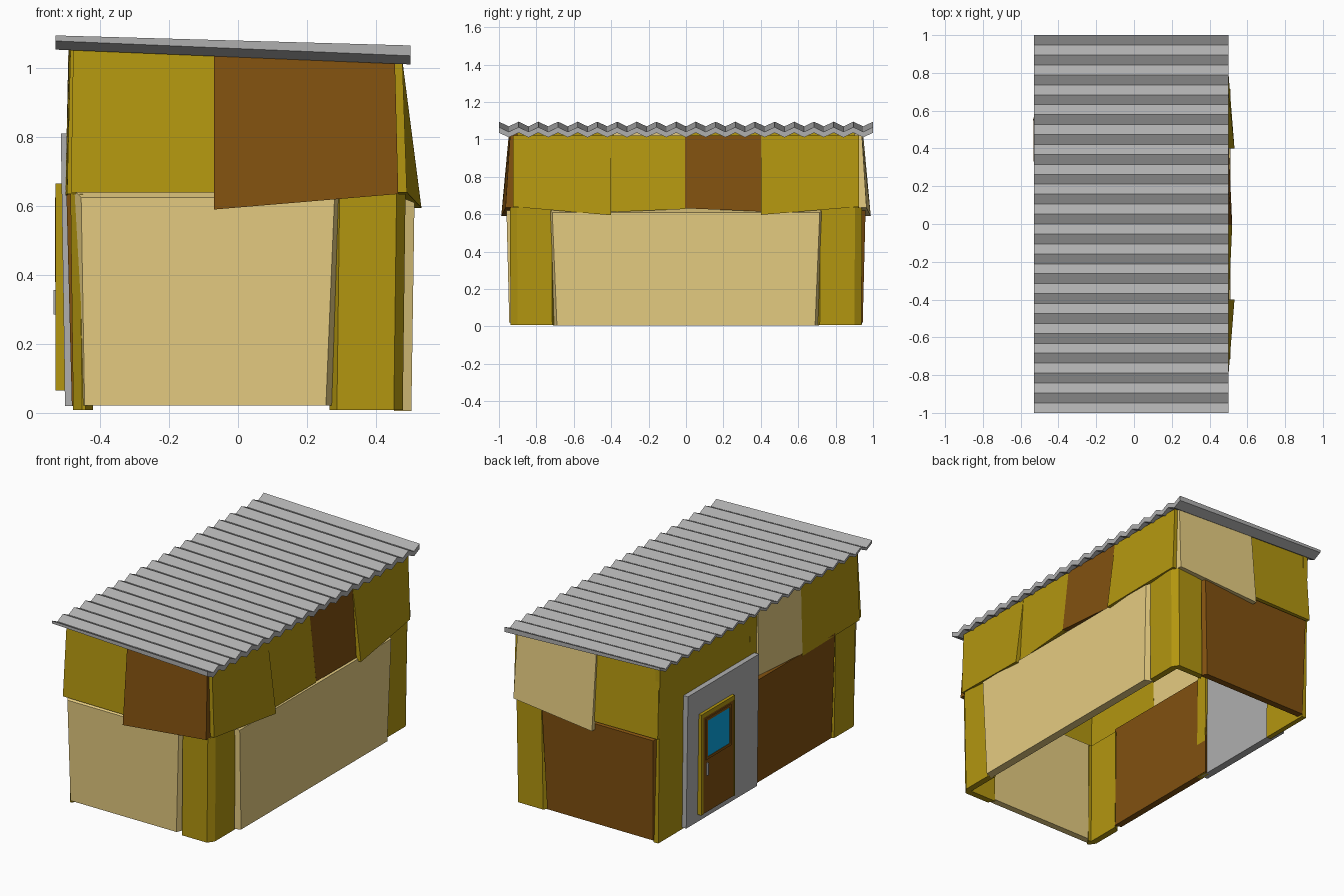
import bpy, bmesh

if "Cube" in bpy.data.objects:
    bpy.data.objects.remove(bpy.data.objects["Cube"])


def material(name, rgb):
    m = bpy.data.materials.new(name)
    m.diffuse_color = (*rgb, 1)
    m.use_nodes = True
    m.node_tree.nodes["Principled BSDF"].inputs["Base Color"].default_value = m.diffuse_color
    return m


OLIVE = material("olive", (0.452, 0.307, 0.005))
TAN = material("tan", (0.787, 0.604, 0.219))
BROWN = material("brown", (0.219, 0.082, 0.005))
BLUE = material("blue_glass", (0.003, 0.38, 0.75))
GREY = material("grey_metal", (0.43, 0.43, 0.43))


def finish(name, bm, mat):
    bmesh.ops.recalc_face_normals(bm, faces=bm.faces)
    mesh = bpy.data.meshes.new(name)
    bm.to_mesh(mesh)
    bm.free()
    ob = bpy.data.objects.new(name, mesh)
    bpy.context.collection.objects.link(ob)
    mesh.materials.append(mat)
    return ob


def loft(name, low, high, mat):
    """Closed solid between two matching outlines."""
    bm = bmesh.new()
    a = [bm.verts.new(p) for p in low]
    b = [bm.verts.new(p) for p in high]
    bm.faces.new(a)
    bm.faces.new(b)
    for i in range(len(a)):
        j = (i + 1) % len(a)
        bm.faces.new((a[i], a[j], b[j], b[i]))
    return finish(name, bm, mat)


PLACE = {
    "front": lambda u, z, o: (u, -o, z),
    "back": lambda u, z, o: (u, o, z),
    "right": lambda u, z, o: (o, u, z),
    "left": lambda u, z, o: (-o, u, z),
}


def panel(name, side, corners, mat, t=0.03, c=0.0):
    """Slab from four (along, height, outward) corners; c bevels its sides and top."""
    place = PLACE[side]
    mu = sum(p[0] for p in corners) / 4
    mz = sum(p[1] for p in corners) / 4
    inner = [place(u, z, o - t) for u, z, o in corners]
    outer = [place(u - c * (1 if u > mu else -1), z - (c if z > mz else 0), o)
             for u, z, o in corners]
    return loft(name, inner, outer, mat)


def rect(u0, u1, z0, z1, out_low, out_high=None):
    h = out_low if out_high is None else out_high
    return [(u0, z0, out_low), (u1, z0, out_low), (u1, z1, h), (u0, z1, h)]


# Corrugated sloping roof
bm = bmesh.new()
n = 38
rows = []
for i in range(n + 1):
    y = -1 + 2 * i / n
    d = 0.025 * (i % 2)
    rows.append([bm.verts.new(p) for p in (
        (-0.53, y, 1.095 - d), (0.50, y, 1.066 - d),
        (0.50, y, 1.036 - d), (-0.53, y, 1.079 - d))])
for a, b in zip(rows, rows[1:]):
    for k in range(4):
        m = (k + 1) % 4
        bm.faces.new((a[k], a[m], b[m], b[k]))
bm.faces.new(rows[0])
bm.faces.new(rows[-1])
finish("corrugated_roof", bm, GREY)

# Bevelled olive corner pieces, L-shaped in plan
for name, sx, sy, arm in (("front_right_corner", 1, -1, 0.265),
                          ("back_right_corner", 1, 1, 0.265),
                          ("front_left_corner", -1, -1, 0.42)):
    plan = [(arm, 0.90), (arm + 0.022, 0.938), (0.452, 0.938), (0.478, 0.90),
            (0.478, 0.715), (0.44, 0.69), (0.44, 0.90)]
    loft(name,
         [(sx * x, sy * y, 0.008) for x, y in plan],
         [(sx * (x + 0.008), sy * (y + 0.004), 0.635) for x, y in plan], OLIVE)

# Front and back walls share one layout with different colours
for side, low, high in (("front", TAN, BROWN), ("back", BROWN, TAN)):
    panel(side + "_lower_panel", side,
          [(-0.465, 0.022, 0.945), (0.275, 0.022, 0.945), (0.30, 0.645, 0.96),
           (-0.475, 0.645, 0.96)], low, 0.04, 0.02)
    panel(side + "_upper_panel_left", side,
          [(-0.485, 0.64, 0.96), (-0.07, 0.64, 0.965), (-0.07, 1.055, 0.935),
           (-0.478, 1.06, 0.935)], OLIVE)
    panel(side + "_upper_panel_right", side,
          [(-0.07, 0.59, 0.988), (0.465, 0.635, 0.965), (0.455, 1.03, 0.94),
           (-0.07, 1.052, 0.945)], high, 0.04)

# Right wall lower panel
panel("right_lower_panel", "right",
      [(-0.71, 0.005, 0.503), (0.71, 0.005, 0.503), (0.735, 0.63, 0.512),
       (-0.735, 0.63, 0.512)], TAN, 0.05, 0.02)

# Right wall upper panels, flared out at the overlaps
UPPER = (
    ((-0.925, 0.64, 0.49), (-0.40, 0.595, 0.532), OLIVE),
    ((-0.40, 0.612, 0.502), (-0.005, 0.628, 0.52), OLIVE),
    ((-0.005, 0.632, 0.52), (0.40, 0.615, 0.502), BROWN),
    ((0.40, 0.597, 0.532), (0.925, 0.64, 0.49), OLIVE),
)
for i, (a, b, mat) in enumerate(UPPER):
    panel("right_upper_panel_%d" % i, "right",
          [a, b, (b[0], 1.022, 0.477), (a[0], 1.022, 0.477)], mat)

# Left wall panels beside the doorway
panel("left_lower_panel", "left",
      [(-0.70, 0.022, 0.482), (0.10, 0.022, 0.482), (0.085, 0.66, 0.498),
       (-0.71, 0.66, 0.498)], BROWN, 0.04, 0.015)
panel("left_upper_panel_tan", "left",
      [(-0.385, 0.645, 0.50), (0.025, 0.67, 0.50), (0.025, 1.06, 0.492),
       (-0.385, 1.06, 0.49)], TAN)
panel("left_upper_panel_olive", "left",
      [(-0.93, 0.635, 0.496), (-0.385, 0.63, 0.50), (-0.385, 1.06, 0.49),
       (-0.92, 1.06, 0.486)], OLIVE)

# Olive wall around the doorway
panel("door_side_post", "left", rect(0.63, 0.94, 0.01, 1.06, 0.475, 0.486), OLIVE)
panel("door_inner_post", "left", rect(0.02, 0.09, 0.02, 1.06, 0.475, 0.486), OLIVE)
panel("door_header", "left", rect(0.03, 0.85, 0.76, 1.06, 0.482, 0.486), OLIVE)

# Grey doorway wall with the door, window and handle
panel("doorway_wall", "left", rect(0.045, 0.715, 0.02, 0.81, 0.502, 0.514), GREY, 0.045)
for name, y0, y1, z0, z1 in (
        ("door_frame_left", 0.59, 0.61, 0.065, 0.665),
        ("door_frame_right", 0.295, 0.305, 0.065, 0.665),
        ("door_frame_top", 0.305, 0.59, 0.64, 0.665)):
    panel(name, "left", rect(y0, y1, z0, z1, 0.53), OLIVE)
panel("door", "left", rect(0.305, 0.59, 0.065, 0.64, 0.526), BROWN, 0.02)
panel("window_glass", "left", rect(0.345, 0.55, 0.395, 0.61, 0.528), BLUE, 0.01)
for name, y0, y1, z0, z1 in (
        ("window_frame_bottom", 0.33, 0.565, 0.38, 0.395),
        ("window_frame_top", 0.33, 0.565, 0.61, 0.625),
        ("window_frame_left", 0.55, 0.565, 0.395, 0.61),
        ("window_frame_right", 0.33, 0.345, 0.395, 0.61)):
    panel(name, "left", rect(y0, y1, z0, z1, 0.531), BROWN, 0.012)
panel("door_handle", "left", rect(0.545, 0.56, 0.285, 0.36, 0.535), GREY, 0.02, 0.004)
